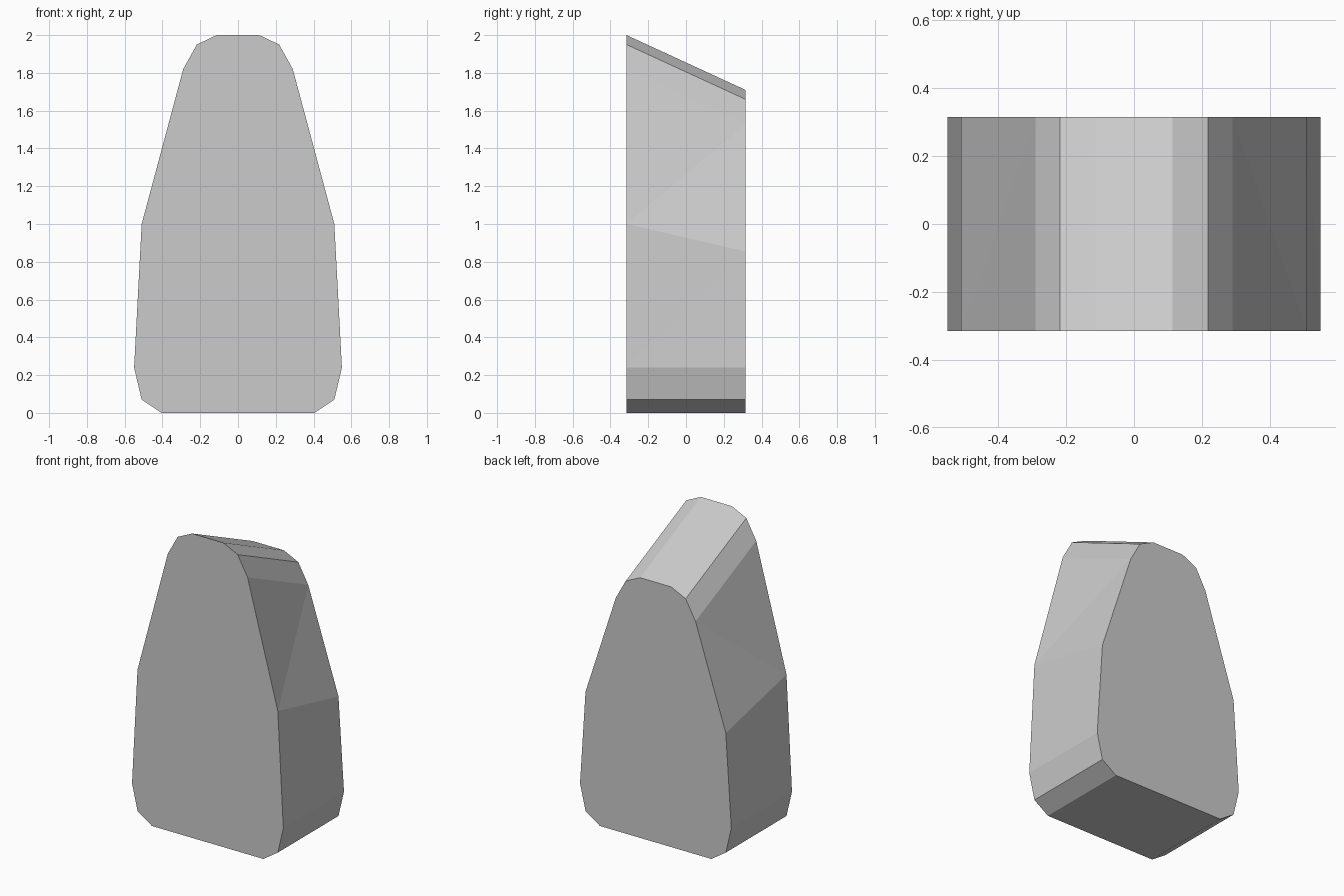
import bpy
import bmesh

cube = bpy.data.objects.get("Cube")
if cube:
    bpy.data.objects.remove(cube, do_unlink=True)

# Plain grey stone
stone = bpy.data.materials.new("stone_grey")
stone.use_nodes = True
grey = (0.6, 0.6, 0.6, 1)
stone.diffuse_color = grey
stone.node_tree.nodes["Principled BSDF"].inputs["Base Color"].default_value = grey

# Half outline from base to crown: half width, front height, back height
profile = [(0.405, 0, 0), (0.51, 0.07, 0.07), (0.55, 0.24, 0.24),
           (0.51, 1.0, 0.855), (0.29, 1.82, 1.53),
           (0.218, 1.95, 1.66), (0.113, 2.0, 1.71)]
DEPTH = 0.315

bm = bmesh.new()


def half_outline(side, y, column):
    return [bm.verts.new((side * row[0], y, row[column])) for row in profile]


front_l, front_r = (half_outline(s, -DEPTH, 1) for s in (1, -1))
back_l, back_r = (half_outline(s, DEPTH, 2) for s in (1, -1))

# Front and back slabs
bm.faces.new(front_l + front_r[::-1])
bm.faces.new(back_l + back_r[::-1])

# Faceted rims, split along the rising diagonal
for front, back in ((front_l, back_l), (front_r, back_r)):
    for i in range(len(profile) - 1):
        bm.faces.new((front[i], back[i], back[i + 1]))
        bm.faces.new((front[i], back[i + 1], front[i + 1]))

# Base and sloping crown
for i in (0, -1):
    bm.faces.new((front_l[i], back_l[i], back_r[i], front_r[i]))

bmesh.ops.recalc_face_normals(bm, faces=bm.faces)
mesh = bpy.data.meshes.new("standing_stone")
bm.to_mesh(mesh)
bm.free()
mesh.materials.append(stone)
bpy.context.collection.objects.link(bpy.data.objects.new("standing_stone", mesh))
